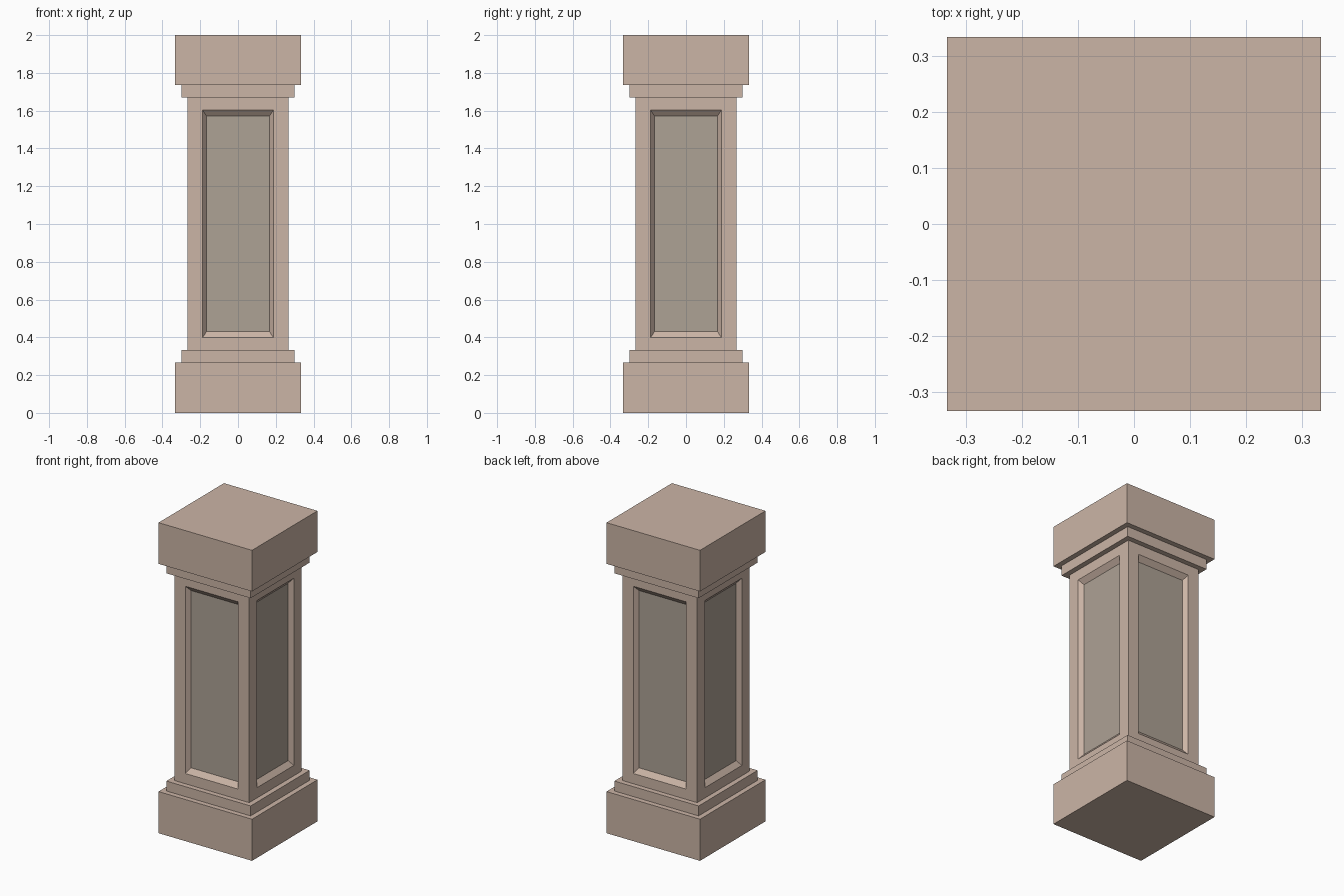
import bpy, bmesh
from mathutils import Vector

if "Cube" in bpy.data.objects:
    bpy.data.objects.remove(bpy.data.objects["Cube"])


def material(name, color):
    m = bpy.data.materials.new(name)
    m.diffuse_color = (*color, 1)
    m.use_nodes = True
    m.node_tree.nodes["Principled BSDF"].inputs["Base Color"].default_value = m.diffuse_color
    return m


stone = material("stone", (0.60, 0.46, 0.38))
panel = material("panel", (0.42, 0.36, 0.30))


def block(name, half, z0, z1, edit=None):
    """Square block between two heights, optionally edited as bmesh."""
    bm = bmesh.new()
    bmesh.ops.create_cube(bm, size=1)
    for v in bm.verts:
        v.co = Vector((v.co.x * 2 * half, v.co.y * 2 * half,
                       z0 if v.co.z < 0 else z1))
    if edit:
        edit(bm)
    me = bpy.data.meshes.new(name)
    bm.to_mesh(me)
    bm.free()
    me.materials.append(stone)
    me.materials.append(panel)
    ob = bpy.data.objects.new(name, me)
    bpy.context.collection.objects.link(ob)
    return ob


def resize(face, half_w, half_h, depth=0.0):
    """Set the half width and half height of a side face and sink it."""
    c, n = face.calc_center_median(), face.normal.copy()
    side = n.cross(Vector((0, 0, 1)))
    for v in face.verts:
        d = v.co - c
        s = 1 if d.dot(side) > 0 else -1
        h = 1 if d.z > 0 else -1
        v.co = c + side * s * half_w + Vector((0, 0, h * half_h)) - n * depth


def recess_panels(bm):
    bm.normal_update()
    sides = [f for f in bm.faces if abs(f.normal.z) < 0.5]
    for f in sides:
        # frame opening, then the sloped border down to the flat panel
        for half_w, half_h, depth in ((0.188, 0.603, 0), (0.167, 0.571, 0.027)):
            bmesh.ops.inset_individual(bm, faces=[f], thickness=0.01)
            f.normal_update()
            resize(f, half_w, half_h, depth)
        f.material_index = 1
    bm.normal_update()


# Base
block("base_plinth", 0.333, 0.0, 0.268)
block("base_step", 0.30, 0.268, 0.332)
# Shaft with four recessed panels
block("shaft", 0.267, 0.332, 1.67, recess_panels)
# Cap
block("cap_step", 0.30, 1.67, 1.735)
block("cap_block", 0.333, 1.735, 2.0)
